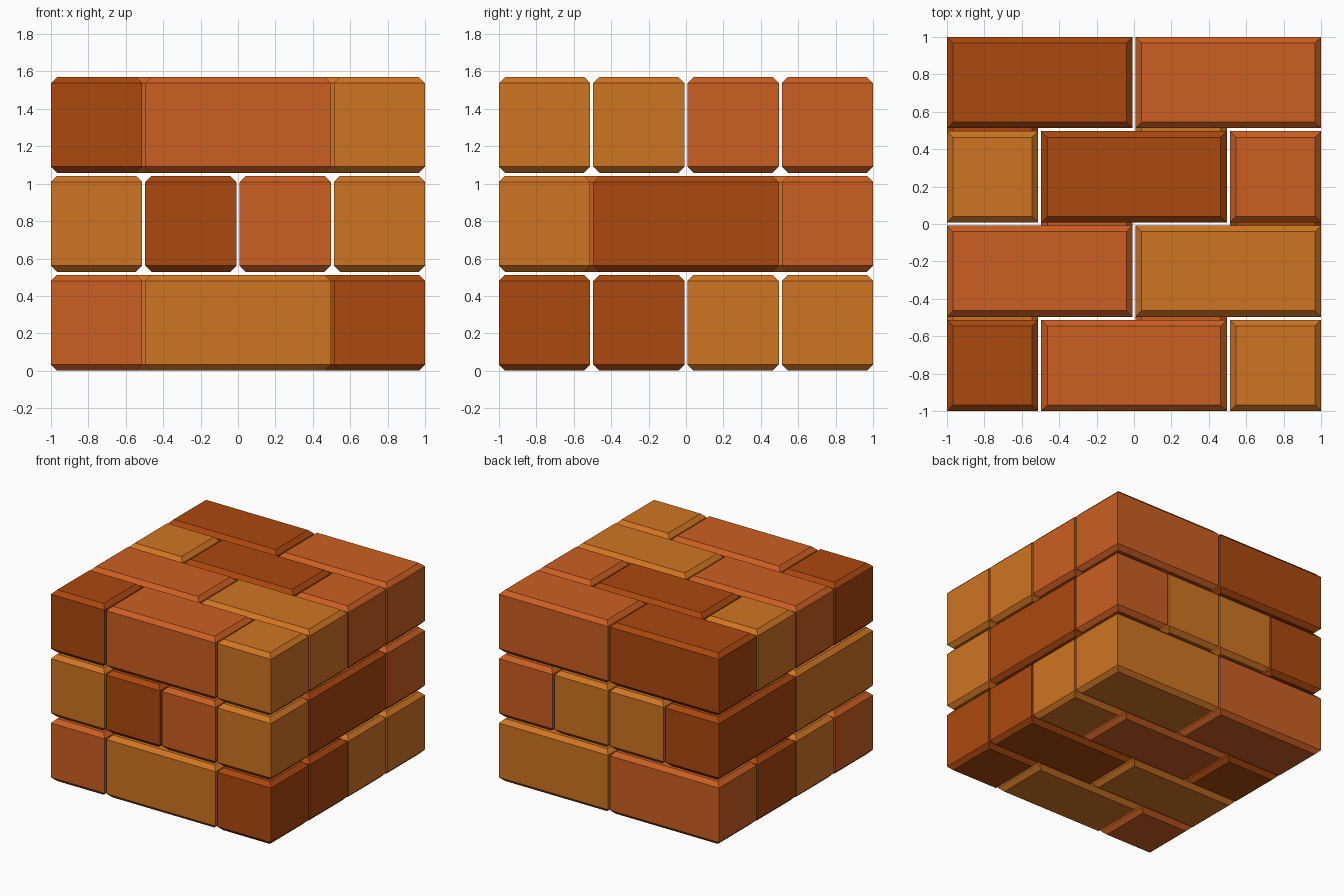
import bpy, bmesh

if "Cube" in bpy.data.objects:
    bpy.data.objects.remove(bpy.data.objects["Cube"])

GAP = 0.016                      # joint between bricks
W = (2 - 3 * GAP) / 4            # brick width
LONG = 2 * W + GAP               # brick length
H = 0.513                        # brick height
CH = 0.033                       # chamfer of top and bottom edges


def material(name, rgb):
    lin = [((c / 255 + 0.055) / 1.055) ** 2.4 for c in rgb]
    m = bpy.data.materials.new(name)
    m.diffuse_color = (*lin, 1)
    m.use_nodes = True
    m.node_tree.nodes["Principled BSDF"].inputs["Base Color"].default_value = m.diffuse_color
    return m


MATS = {
    "D": material("dark rust", (171, 72, 14)),
    "O": material("brick orange", (204, 95, 34)),
    "A": material("amber clay", (208, 117, 34)),
}


def brick(name, x0, x1, y0, y1, z0, mat):
    # stack of four rectangles: chamfer, wall, chamfer
    bm = bmesh.new()
    rings = []
    for z, i in ((z0, CH), (z0 + CH, 0), (z0 + H - CH, 0), (z0 + H, CH)):
        rings.append([bm.verts.new(p) for p in (
            (x0 + i, y0 + i, z), (x1 - i, y0 + i, z),
            (x1 - i, y1 - i, z), (x0 + i, y1 - i, z))])
    for a, b in zip(rings, rings[1:]):
        for k in range(4):
            n = (k + 1) % 4
            bm.faces.new((a[k], a[n], b[n], b[k]))
    bm.faces.new(rings[0][::-1])
    bm.faces.new(rings[-1])
    me = bpy.data.meshes.new(name)
    bm.to_mesh(me)
    bm.free()
    me.materials.append(mat)
    bpy.context.collection.objects.link(bpy.data.objects.new(name, me))


# colours of each row; three letters = half, whole, half; two = whole, whole
# (layers 1 and 3 run along x, front row first; layer 2 along y, left row first)
LAYERS = [
    ("OAD", "AD", "DOA", "OA"),
    ("AD", "DOA", "OA", "ADO"),
    ("DOA", "OA", "ADO", "DO"),
]

for l, rows in enumerate(LAYERS):
    for r, row in enumerate(rows):
        v0 = -1 + r * (W + GAP)
        lengths = (W, LONG, W) if len(row) == 3 else (LONG, LONG)
        u = -1
        for i, (c, length) in enumerate(zip(row, lengths)):
            along, across = (u, u + length), (v0, v0 + W)
            spans = across + along if l == 1 else along + across
            brick(f"brick_layer{l + 1}_row{r + 1}_{i + 1}", *spans,
                  l * (H + GAP), MATS[c])
            u += length + GAP
